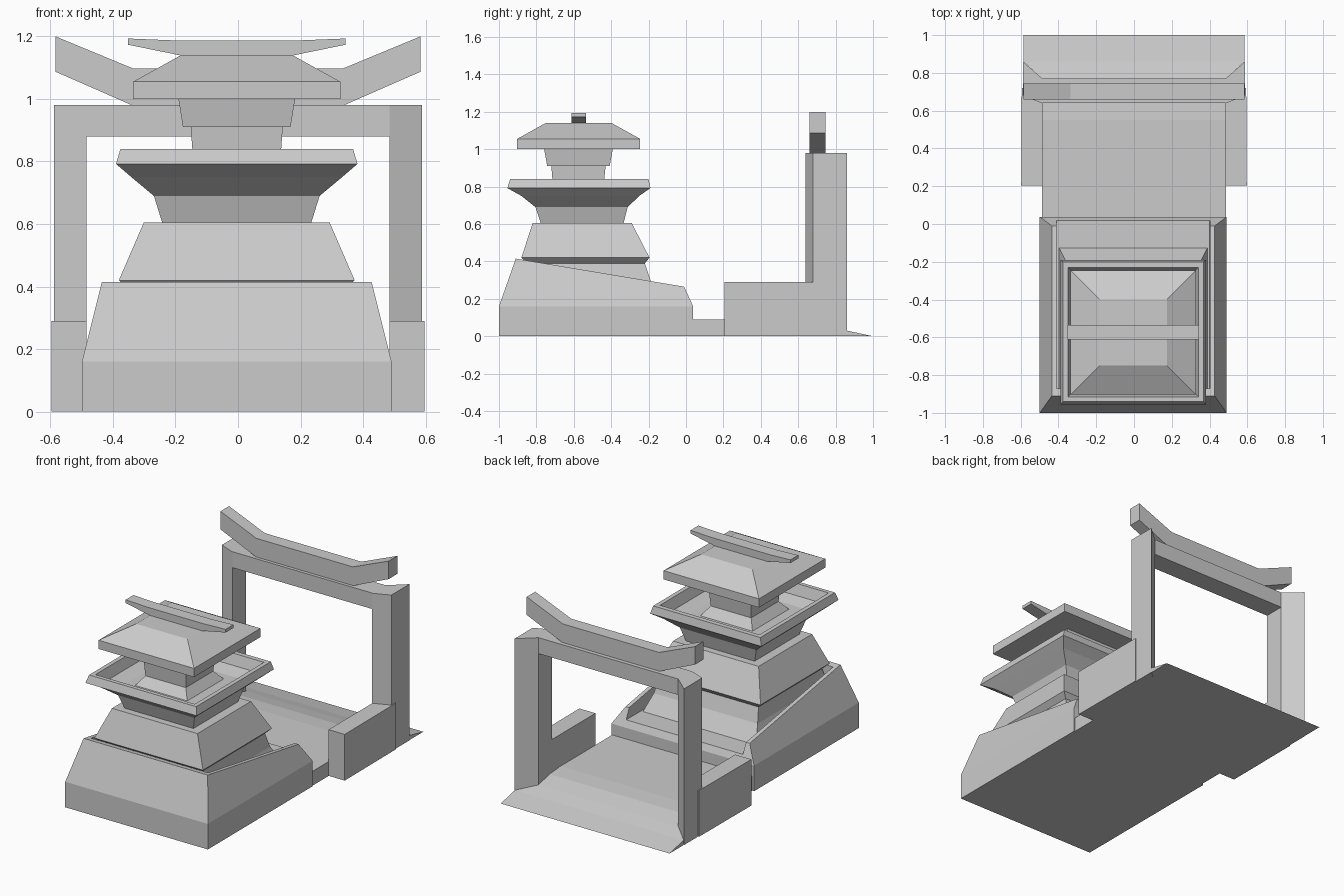
import bpy, bmesh

if "Cube" in bpy.data.objects:
    bpy.data.objects.remove(bpy.data.objects["Cube"])

CX = -0.004  # tiny sideways offset of the tower


def finish(name, bm):
    bmesh.ops.remove_doubles(bm, verts=bm.verts, dist=1e-5)
    bmesh.ops.recalc_face_normals(bm, faces=bm.faces)
    me = bpy.data.meshes.new(name)
    bm.to_mesh(me)
    bm.free()
    ob = bpy.data.objects.new(name, me)
    bpy.context.collection.objects.link(ob)
    return ob


def loft(name, rings):
    """Skin a list of equal-length point rings and cap both ends."""
    bm = bmesh.new()
    vs = [[bm.verts.new(p) for p in r] for r in rings]
    n = len(vs[0])
    for a, b in zip(vs, vs[1:]):
        for i in range(n):
            j = (i + 1) % n
            bm.faces.new((a[i], a[j], b[j], b[i]))
    bm.faces.new(vs[0][::-1])
    bm.faces.new(vs[-1])
    return finish(name, bm)


def tier(name, levels):
    """Rectangular rings: (half width, front y, back y, z front, z back)."""
    rings = []
    for hx, y0, y1, z0, *zb in levels:
        z1 = zb[0] if zb else z0
        rings.append([(CX - hx, y0, z0), (CX + hx, y0, z0),
                      (CX + hx, y1, z1), (CX - hx, y1, z1)])
    return loft(name, rings)


def plan(name, pts, z0, z1):
    return loft(name, [[(x, y, z) for x, y in pts] for z in (z0, z1)])


def front_profile(name, half, y0, y1):
    """Symmetric XZ outline (bottom middle to top middle) extruded along y."""
    pts = half + [(-x, z) for x, z in reversed(half)]
    return loft(name, [[(x, y, z) for x, z in pts] for y in (y0, y1)])


def mirror_x(ob):
    ob.modifiers.new("mirror", 'MIRROR').use_axis[0] = True


# Foundation with a sloping rim, hollowed down to a deck that opens at the back
found = tier("foundation", [(.495, -1, .038, 0), (.495, -1, .038, .16),
                            (.431, -.91, -.01, .415, .265)])
cutter = tier("foundation_cutter", [(.405, -.87, .3, .2), (.41, -.875, .3, .8)])
cutter.hide_render = True
cutter.hide_viewport = True
cut = found.modifiers.new("hollow", 'BOOLEAN')
cut.operation = 'DIFFERENCE'
cut.solver = 'EXACT'
cut.object = cutter

# Tower, bottom to top
tier("lower_storey", [(.395, -.98 + .04, -.12, .19), (.36, -.88, -.19, .30),
                      (.345, -.85, -.22, .39), (.377, -.88, -.195, .42),
                      (.297, -.82, -.29, .605)])
tier("balcony_dish", [(.237, -.775, -.335, .60), (.265, -.805, -.312, .69),
                      (.337, -.88, -.25, .75), (.386, -.955, -.19, .792),
                      (.372, -.94, -.2, .84), (.345, -.915, -.23, .84),
                      (.325, -.895, -.25, .775), (.24, -.81, -.34, .755)])
tier("neck", [(.185, -.76, -.39, .75), (.14, -.712, -.44, .81),
              (.147, -.72, -.43, .91), (.172, -.742, -.408, .91),
              (.188, -.76, -.39, 1.01)])
tier("roof", [(.331, -.903, -.245, 1.0), (.331, -.903, -.245, 1.055),
              (.178, -.75, -.398, 1.14)])
ridge = front_profile("roof_ridge", [(.175, 1.138), (.347, 1.173),
                                     (.347, 1.193), (.2, 1.187)], -.612, -.535)
ridge.location.x = CX

# Courtyard floor, sloping down into a flared ramp at the back
loft("courtyard_floor", [[(-h, y, 0), (h, y, 0), (h, y, z), (-h, y, z)]
                         for y, h, z in [(.0, .486, .09), (.55, .486, .09),
                                         (.66, .486, .082), (.77, .486, .056),
                                         (.86, .586, .03), (1.0, .586, 0)]])

# Gate: low side walls, angled posts, lintel and upswept top beam
mirror_x(plan("side_wall", [(.485, .205), (.597, .205), (.594, .72), (.485, .7)],
              0, .29))
mirror_x(plan("gate_post", [(.485, .638), (.588, .68), (.588, .86), (.485, .77)],
              0, .98))
plan("gate_lintel", [(-.486, .64), (.486, .64), (.486, .77), (-.486, .77)],
     .88, .98)
front_profile("gate_top_beam", [(.335, .978), (.584, 1.087),
                                (.584, 1.2), (.335, 1.097)], .66, .745)
